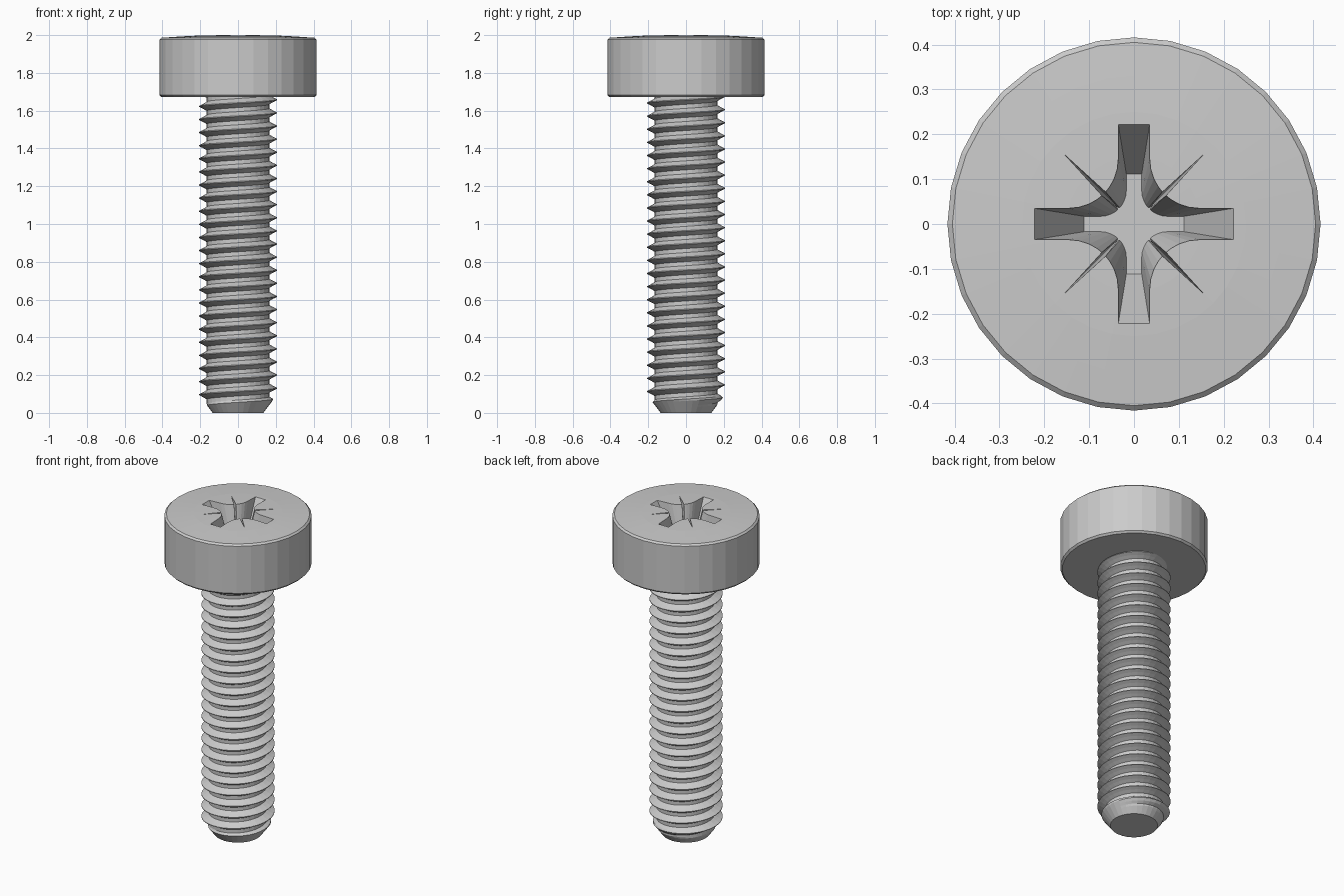
import bpy, bmesh, math
from mathutils import Vector

if "Cube" in bpy.data.objects:
    bpy.data.objects.remove(bpy.data.objects["Cube"])

SIDES = 32
steel = bpy.data.materials.new("light_grey_steel")
steel.diffuse_color = (0.6, 0.6, 0.6, 1)
steel.use_nodes = True
steel.node_tree.nodes["Principled BSDF"].inputs["Base Color"].default_value = steel.diffuse_color


def make_object(name, bm):
    bmesh.ops.recalc_face_normals(bm, faces=bm.faces)
    mesh = bpy.data.meshes.new(name)
    bm.to_mesh(mesh)
    bm.free()
    mesh.materials.append(steel)
    ob = bpy.data.objects.new(name, mesh)
    bpy.context.collection.objects.link(ob)
    return ob


def loft(rings):
    """Join point rings with quads and cap both ends."""
    bm = bmesh.new()
    rows = [[bm.verts.new(p) for p in ring] for ring in rings]
    for a, b in zip(rows, rows[1:]):
        n = len(a)
        for i in range(n):
            k = (i + 1) % n
            bm.faces.new((a[i], a[k], b[k], b[i]))
    bm.faces.new(rows[0][::-1])
    bm.faces.new(rows[-1])
    return bm


def circle(r, z):
    return [(r * math.cos(2 * math.pi * i / SIDES), r * math.sin(2 * math.pi * i / SIDES), z)
            for i in range(SIDES)]


# Head: bevelled drum with a slightly domed top
profile = [(0.405, 1.672), (0.416, 1.683), (0.416, 1.976), (0.405, 1.986),
           (0.33, 1.991), (0.25, 1.996), (0.15, 1.999), (0.05, 2.0)]
head = make_object("head", loft([circle(r, z) for r, z in profile]))


# Drive recess: tapered cross with rounded inner corners and thin diagonal slits
def cross_ring(z, reach, half, fillet, slit):
    c = half + fillet
    quarter = [(reach, -half), (reach, half)]
    angles = [math.radians(a) for a in (270, 258, 246, 236, 228)]
    arc = [(c + fillet * math.cos(a), c + fillet * math.sin(a)) for a in angles]
    s = slit / math.sqrt(2)
    quarter += arc + [(s, s)] + [(y, x) for x, y in reversed(arc)]
    pts = []
    for q in range(4):
        co, si = round(math.cos(q * math.pi / 2)), round(math.sin(q * math.pi / 2))
        pts += [(x * co - y * si, x * si + y * co, z) for x, y in quarter]
    return pts


bm = loft([cross_ring(1.8, 0.111, 0.017, 0.058, 0.054),
           cross_ring(1.997, 0.222, 0.035, 0.11, 0.217),
           cross_ring(2.02, 0.222, 0.035, 0.11, 0.217)])
bmesh.ops.triangulate(bm, faces=bm.faces)
cutter = make_object("recess_cutter", bm)
cutter.hide_render = True
mod = head.modifiers.new("recess", 'BOOLEAN')
mod.operation = 'DIFFERENCE'
mod.solver = 'EXACT'
mod.object = cutter
bpy.context.view_layer.objects.active = head
bpy.ops.object.modifier_apply(modifier=mod.name)
bpy.data.objects.remove(cutter)

# Threaded shaft: one helical strip whose turns join, with a chamfered tip
PITCH, ROOT, CREST, TOP = 0.0694, 0.166, 0.207, 1.74
TIP = 0.134
section = [(-0.024, ROOT), (-0.012, (ROOT + CREST) / 2), (-0.002, CREST), (0.002, CREST),
           (0.012, (ROOT + CREST) / 2), (0.024, ROOT), (0.0347, ROOT)]
bm = bmesh.new()
rows = []
for i in range(-2 * SIDES, 28 * SIDES):
    t = 2 * math.pi * i / SIDES
    row = []
    for dz, r in section:
        z = min(max(PITCH * i / SIDES - 0.008 + dz, 0), TOP)
        r = min(r, TIP + 0.76 * z)
        row.append(bm.verts.new((r * math.cos(t), r * math.sin(t), z)))
    rows.append(row)
for i in range(len(rows) - SIDES - 1):
    a = rows[i] + [rows[i + SIDES][0]]
    b = rows[i + 1] + [rows[i + 1 + SIDES][0]]
    for j in range(len(section)):
        quad = (a[j], b[j], b[j + 1], a[j + 1])
        zs = [v.co.z for v in quad]
        if max(zs) > 0 and min(zs) < TOP:
            bm.faces.new(quad)
bm.faces.new([bm.verts.new(p) for p in circle(TIP, 0)][::-1])
bmesh.ops.delete(bm, geom=[v for v in bm.verts if not v.link_faces], context='VERTS')
bmesh.ops.remove_doubles(bm, verts=bm.verts, dist=0.0001)
make_object("threaded_shaft", bm)
